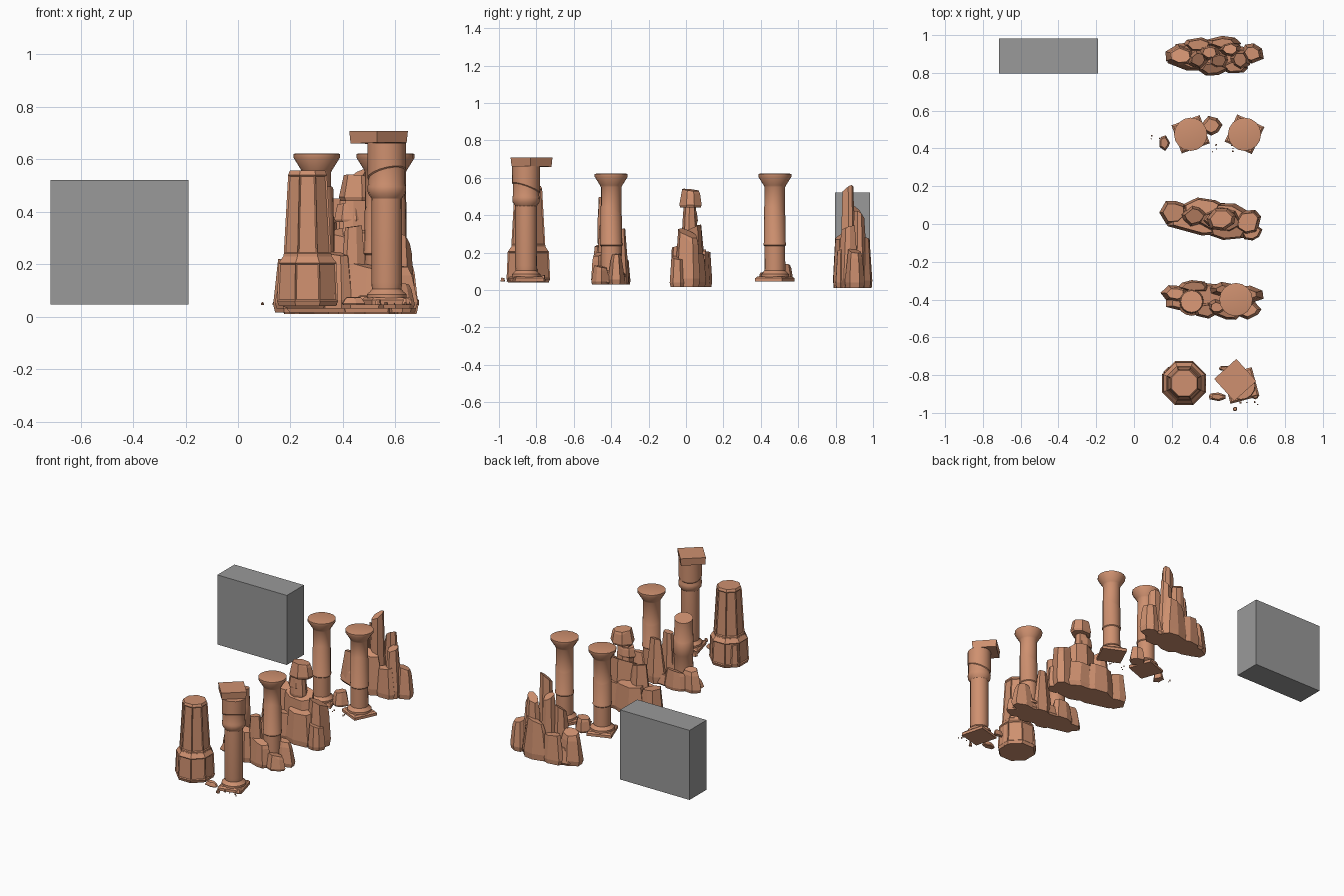
import bpy, bmesh, random
from math import sin, cos, pi, radians
from mathutils import Vector

random.seed(7)
cube = bpy.data.objects.get("Cube")
if cube:
    bpy.data.objects.remove(cube, do_unlink=True)


def material(name, colour):
    mat = bpy.data.materials.new(name)
    mat.use_nodes = True
    mat.diffuse_color = colour
    mat.node_tree.nodes["Principled BSDF"].inputs["Base Color"].default_value = colour
    return mat


STONE = material("sandstone", (0.62, 0.28, 0.16, 1))
GREY = material("plain grey", (0.32, 0.32, 0.32, 1))


def finish(name, bm, mat=STONE, smooth=False):
    bmesh.ops.recalc_face_normals(bm, faces=bm.faces)
    mesh = bpy.data.meshes.new(name)
    bm.to_mesh(mesh)
    bm.free()
    mesh.materials.append(mat)
    obj = bpy.data.objects.new(name, mesh)
    bpy.context.collection.objects.link(obj)
    if smooth:
        bpy.ops.object.select_all(action='DESELECT')
        obj.select_set(True)
        bpy.context.view_layer.objects.active = obj
        bpy.ops.object.shade_smooth_by_angle(angle=radians(32))
    return obj


def turned(bm, x, y, profile, sides=16, turn=0.0):
    """Sweep (radius, height, tilt) points round a vertical axis."""
    rings = []
    for r, z, *tilt in profile:
        t = tilt[0] if tilt else 0
        ring = []
        for i in range(sides):
            a = 2 * pi * i / sides + radians(turn)
            ring.append(bm.verts.new((x + r * cos(a), y + r * sin(a), z + t * cos(a + 1))))
        rings.append(ring)
    walls = []
    for low, high in zip(rings, rings[1:]):
        for i in range(sides):
            j = (i + 1) % sides
            walls.append(bm.faces.new((low[i], low[j], high[j], high[i])))
    bm.faces.new(rings[0][::-1])
    bm.faces.new(rings[-1])
    return walls


def boulder(bm, x, y, w, d, top, taper=0.6, bottom=0.03, sides=7):
    """Faceted stone: jittered polygon rings wrapped in a convex hull."""
    h = top - bottom
    start = random.uniform(0, pi)
    spokes = [(start + 2 * pi * (i + random.uniform(-.25, .25)) / sides,
               random.uniform(.88, 1.08)) for i in range(sides)]
    slope = Vector((random.uniform(-.1, .1), random.uniform(-.1, .1)))
    verts = []
    for level, scale in ((0, .9), (.15, 1), (.75, taper * .6 + .4), (1, taper)):
        for a, r in spokes:
            px, py = cos(a) * r * scale, sin(a) * r * scale
            z = bottom + h * level
            if level == 1:
                z -= h * (.05 + slope.x * px + slope.y * py)
            verts.append(bm.verts.new((x + px * w, y + py * d, z)))
    hull = bmesh.ops.convex_hull(bm, input=verts)
    spare = {g for g in hull["geom_interior"] + hull["geom_unused"]
             if isinstance(g, bmesh.types.BMVert)}
    bmesh.ops.delete(bm, geom=list(spare), context='VERTS')


def rock_group(name, stones, bottom):
    bm = bmesh.new()
    for s in stones:
        if len(s) == 6:
            s = s + (bottom,)
        boulder(bm, *s)
    bmesh.ops.dissolve_limit(bm, angle_limit=radians(7), verts=bm.verts, edges=bm.edges)
    return finish(name, bm)


def plinth(name, x, y, turn, bottom=.045):
    bm = bmesh.new()
    turned(bm, x, y, [(.112, bottom), (.112, bottom + .018), (.098, bottom + .028)], 4, turn)
    finish(name, bm)


def column(name, x, y, profile):
    bm = bmesh.new()
    turned(bm, x, y, profile)
    finish(name, bm, smooth=True)


# Plain block standing apart
bpy.ops.mesh.primitive_cube_add(size=1, location=(-.452, .89, .283))
block = bpy.context.object
block.name = "grey_block"
block.scale = (.525, .185, .475)
block.data.materials.append(GREY)

# Columns with flared capitals
foot = [(.076, .07), (.076, .085), (.064, .095), (.056, .105)]
shaft = [(.055, .235), (.06, .24), (.06, .25), (.057, .255),
         (.057, .42, .03), (.055, .425, .03), (.055, .55)]
capital = [(.06, .56), (.088, .605), (.088, .62), (.08, .622)]
for name, x, y, turn in (("rear_right", .30, .475, 20), ("rear_left", .585, .475, 65)):
    column(name + "_column", x, y, foot + shaft + capital)
    plinth(name + "_plinth", x, y, turn + 45)
column("middle_left_column", .54, -.4, foot + shaft + capital)

# Broken shaft without a capital, slanted at the break
column("broken_column", .305, -.41,
       foot[:3] + [(.058, .24), (.063, .25), (.063, .36, .03), (.06, .365, .03), (.058, .485, .012)])

# Front column with a swollen upper drum and a square slab
column("front_column", .567, -.855,
       foot + [(.059, .13), (.058, .45), (.072, .47), (.074, .495), (.07, .505),
               (.07, .54, .03), (.074, .545, .03), (.074, .662)])
plinth("front_plinth", .567, -.855, 60)
bm = bmesh.new()
turned(bm, .536, -.826, [(.107, .661, .003), (.112, .708)], 4, -3)
finish("front_capital_slab", bm)

# Eight-sided tapered pillar on a heavy collar, with sunk panels
for name, profile in (
        ("pillar_collar", [(.118, .04), (.126, .06), (.119, .205), (.1, .23)]),
        ("pillar_shaft", [(.1, .2), (.098, .24), (.08, .54), (.073, .556)])):
    bm = bmesh.new()
    walls = turned(bm, .265, -.843, profile, 8, 22.5)
    panels = [f for f in walls if f.calc_area() > .008]
    bmesh.ops.recalc_face_normals(bm, faces=bm.faces)
    bmesh.ops.inset_individual(bm, faces=panels, thickness=.008, depth=-.005)
    finish(name, bm)
rock_group("pillar_split_slabs", [
    (.35, -.85, .035, .06, .2, .8), (.29, -.925, .04, .025, .21, .8),
    (.2, -.8, .045, .05, .21, .8), (.325, -.86, .03, .04, .4, .5)], .045)

# Rock spire at the rear
rock_group("rear_spire", [
    (.42, .89, .25, .1, .12, .8), (.45, .865, .062, .05, .56, .62),
    (.40, .91, .06, .05, .45, .6), (.51, .925, .065, .05, .42, .6),
    (.34, .87, .06, .06, .37, .6), (.56, .87, .06, .06, .35, .6),
    (.25, .89, .085, .06, .23, .65), (.62, .9, .07, .055, .22, .65),
    (.42, .825, .09, .04, .3, .7), (.53, .83, .07, .04, .22, .7),
    (.47, .96, .1, .04, .28, .6), (.34, .95, .08, .04, .21, .7)], .01)

# Broad boulder with a balanced stack on top
rock_group("middle_boulder", [
    (.4, .025, .25, .09, .2, .85), (.6, .01, .075, .075, .32, .75),
    (.46, .02, .14, .07, .34, .8), (.32, .04, .08, .065, .35, .6),
    (.21, .06, .085, .07, .22, .75), (.5, -.04, .12, .05, .25, .8),
    (.36, .09, .12, .05, .22, .8), (.62, -.04, .06, .05, .18, .8),
    (.45, .02, .06, .045, .46, .8, .3)], .015)
rock_group("balanced_stack", [
    (.43, .02, .065, .045, .43, .8, .36), (.46, .025, .085, .06, .54, .75, .44)], .4)

# Slabs heaped round the middle pair of columns
rock_group("middle_slabs", [
    (.4, -.4, .25, .09, .1, .85), (.44, -.44, .055, .045, .36, .6),
    (.38, -.46, .07, .045, .25, .7), (.5, -.47, .08, .04, .2, .7),
    (.47, -.345, .08, .04, .34, .5), (.61, -.37, .08, .05, .2, .5),
    (.22, -.37, .075, .05, .18, .6), (.6, -.455, .07, .05, .13, .7),
    (.32, -.33, .09, .035, .16, .7)], .03)

# Fallen stones and crumbs
rock_group("fallen_stones", [
    (.41, .52, .055, .055, .14, .7), (.16, .43, .03, .042, .1, .7),
    (.44, -.915, .05, .022, .075, .6), (.485, -.765, .04, .015, .08, .7),
    (.535, -.98, .012, .012, .066, .7), (.64, -.91, .02, .02, .07, .6)], .045)
crumbs = []
for cx, cy, count in ((.47, .4, 8), (.15, .46, 3), (.6, -.94, 5)):
    for _ in range(count):
        size = random.uniform(.003, .006)
        crumbs.append((cx + random.uniform(-.06, .06), cy + random.uniform(-.02, .02),
                       size, size, .045 + 2 * size, .6))
rock_group("crumbs", crumbs, .045)
